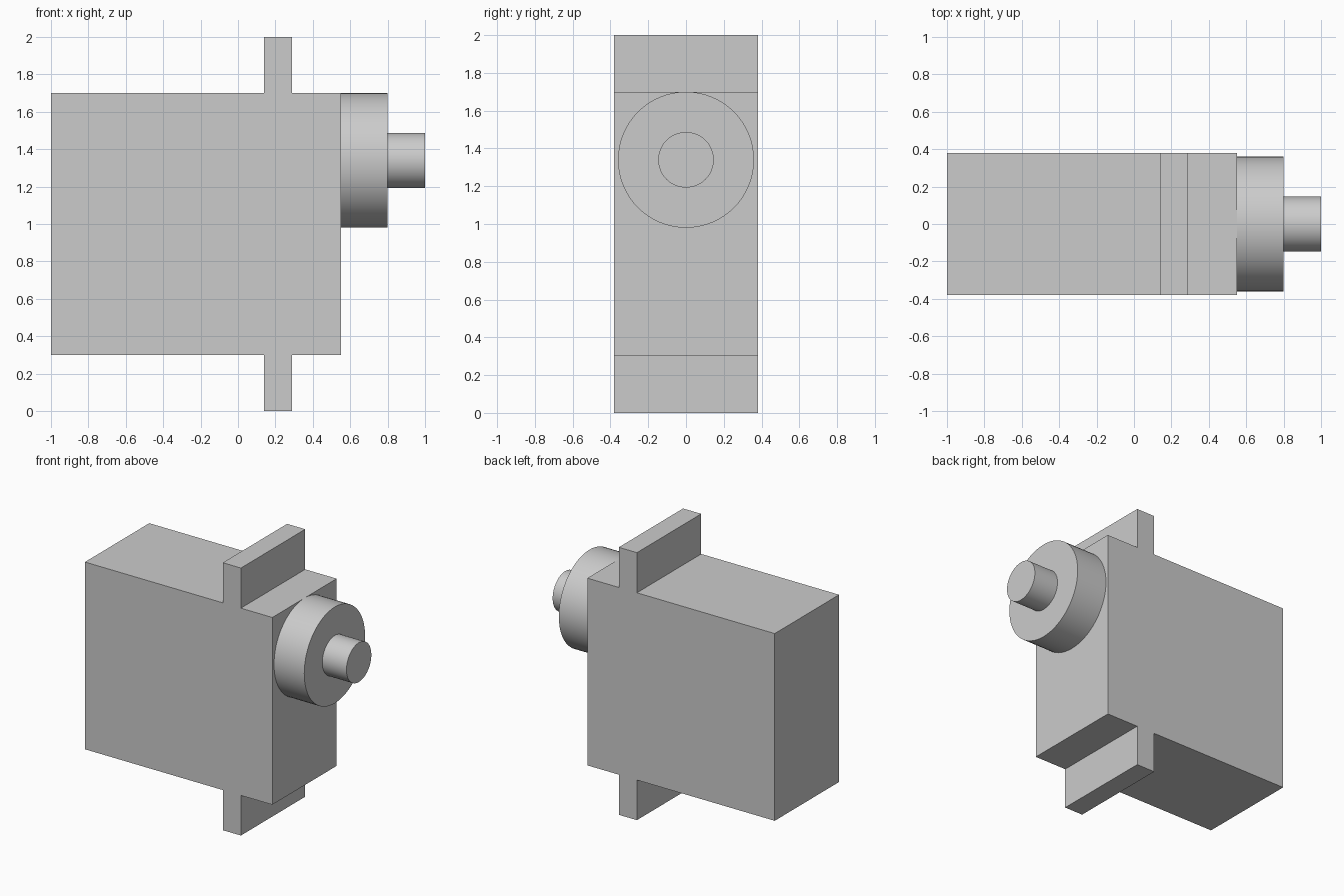
import bpy, bmesh, math
from mathutils import Matrix, Vector

cube = bpy.data.objects.get("Cube")
if cube:
    bpy.data.objects.remove(cube, do_unlink=True)

grey = bpy.data.materials.new("light_grey")
grey.use_nodes = True
colour = (0.6, 0.6, 0.6, 1)
grey.diffuse_color = colour
grey.node_tree.nodes["Principled BSDF"].inputs["Base Color"].default_value = colour


def finish(name, bm):
    bmesh.ops.recalc_face_normals(bm, faces=bm.faces)
    mesh = bpy.data.meshes.new(name)
    bm.to_mesh(mesh)
    bm.free()
    mesh.materials.append(grey)
    obj = bpy.data.objects.new(name, mesh)
    bpy.context.collection.objects.link(obj)
    return obj


def disc(name, radius, x0, x1, z):
    """Round part lying along x."""
    bm = bmesh.new()
    place = Matrix.Translation(((x0 + x1) / 2, 0, z)) @ Matrix.Rotation(math.pi / 2, 4, "Y")
    bmesh.ops.create_cone(bm, cap_ends=True, segments=64, radius1=radius,
                          radius2=radius, depth=x1 - x0, matrix=place)
    obj = finish(name, bm)
    bpy.ops.object.select_all(action="DESELECT")
    obj.select_set(True)
    bpy.context.view_layer.objects.active = obj
    bpy.ops.object.shade_smooth_by_angle(angle=math.radians(30))


# Case with mounting tabs: upper half outline mirrored about mid height, extruded in depth
half_depth, mid = 0.38, 1.0
upper = [(-1, 0.7), (0.14, 0.7), (0.14, 1), (0.29, 1), (0.29, 0.7), (0.55, 0.7)]
outline = upper + [(x, -h) for x, h in reversed(upper)]
bm = bmesh.new()
face = bm.faces.new([bm.verts.new((x, -half_depth, mid + h)) for x, h in outline])
ext = bmesh.ops.extrude_face_region(bm, geom=[face], use_keep_orig=True)
bmesh.ops.translate(bm, vec=Vector((0, 2 * half_depth, 0)),
                    verts=[g for g in ext["geom"] if isinstance(g, bmesh.types.BMVert)])
finish("case_with_mounting_tabs", bm)

# Gear housing and output shaft
axis_z = 1.34
disc("gear_housing", 0.36, 0.55, 0.8, axis_z)
disc("output_shaft", 0.147, 0.8, 1.0, axis_z)
